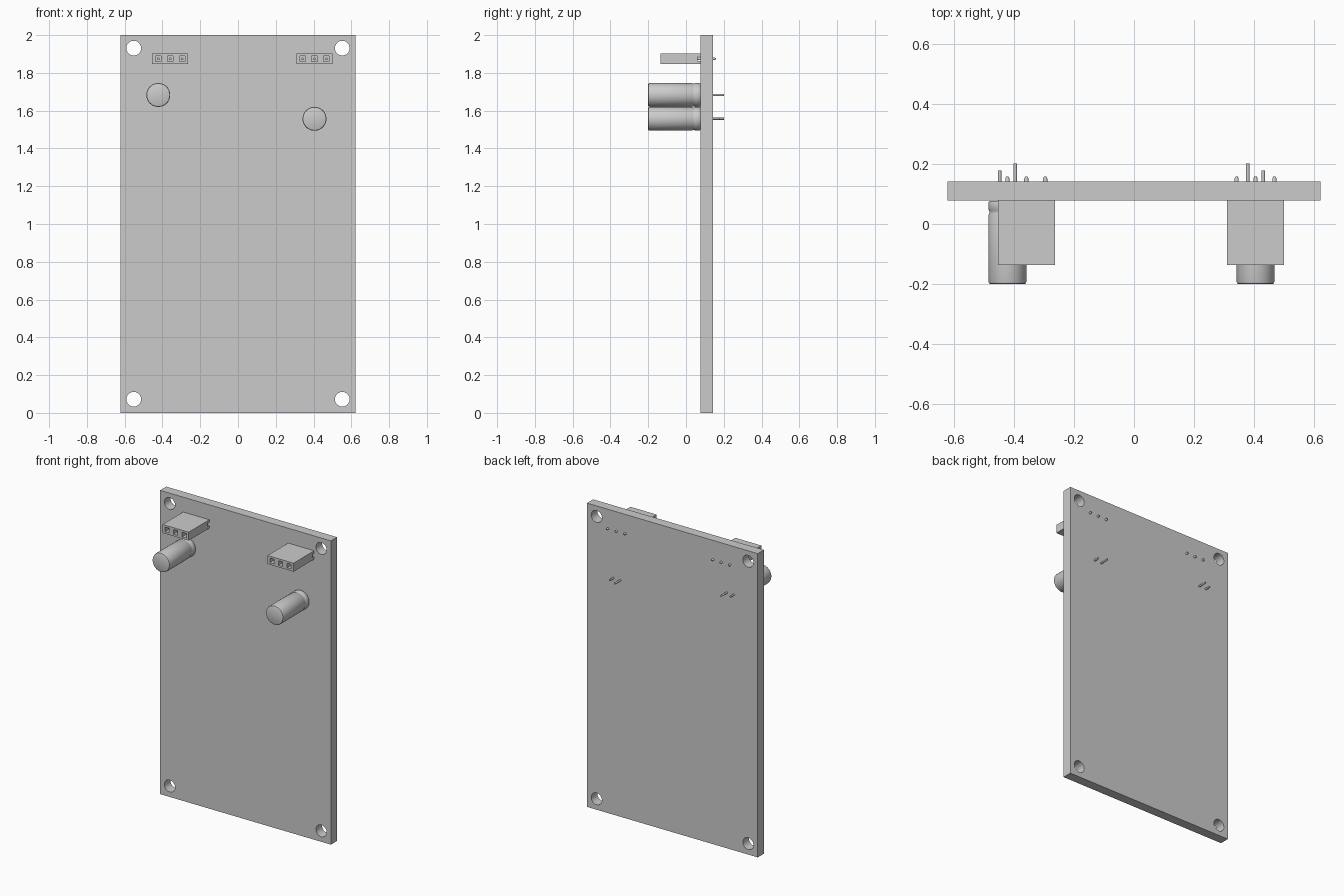
import bpy, bmesh, math
from mathutils import Vector

cube = bpy.data.objects.get("Cube")
if cube:
    bpy.data.objects.remove(cube, do_unlink=True)

grey = bpy.data.materials.new("plain grey")
grey.use_nodes = True
colour = (0.6, 0.6, 0.6, 1)
grey.diffuse_color = colour
bsdf = next(n for n in grey.node_tree.nodes if n.type == 'BSDF_PRINCIPLED')
bsdf.inputs["Base Color"].default_value = colour

BOARD_FRONT, BOARD_BACK = 0.078, 0.142


def finish(name, bm, smooth=False):
    bmesh.ops.recalc_face_normals(bm, faces=bm.faces)
    mesh = bpy.data.meshes.new(name)
    bm.to_mesh(mesh)
    bm.free()
    mesh.materials.append(grey)
    obj = bpy.data.objects.new(name, mesh)
    bpy.context.collection.objects.link(obj)
    if smooth:
        activate(obj)
        bpy.ops.object.shade_smooth_by_angle(angle=math.radians(35))
    return obj


def activate(obj):
    bpy.ops.object.select_all(action='DESELECT')
    obj.select_set(True)
    bpy.context.view_layer.objects.active = obj


def box(name, low, high):
    low, high = Vector(low), Vector(high)
    bm = bmesh.new()
    bmesh.ops.create_cube(bm, size=1)
    bmesh.ops.scale(bm, vec=high - low, verts=bm.verts)
    bmesh.ops.translate(bm, vec=(low + high) / 2, verts=bm.verts)
    return finish(name, bm)


def lathe(name, x, z, profile, sides=32):
    """Turn a (radius, y) profile around an axis running front to back."""
    bm = bmesh.new()
    rings = []
    for r, y in profile:
        angles = [math.tau * i / sides for i in range(sides)]
        rings.append([bm.verts.new((x + r * math.cos(a), y, z + r * math.sin(a)))
                      for a in angles])
    for a, b in zip(rings, rings[1:]):
        for i in range(sides):
            j = (i + 1) % sides
            bm.faces.new((a[i], a[j], b[j], b[i]))
    bm.faces.new(rings[0])
    bm.faces.new(rings[-1])
    return finish(name, bm, True)


def cut(obj, cutter):
    activate(obj)
    mod = obj.modifiers.new("cut", 'BOOLEAN')
    mod.operation = 'DIFFERENCE'
    mod.solver = 'EXACT'
    mod.object = cutter
    bpy.ops.object.modifier_apply(modifier=mod.name)
    bpy.data.objects.remove(cutter, do_unlink=True)


# Board with a mounting hole in each corner
board = box("board", (-0.622, BOARD_FRONT, 0), (0.622, BOARD_BACK, 2))
for x in (-0.552, 0.552):
    for z in (0.072, 1.931):
        cut(board, lathe("hole_cutter", x, z, [(0.039, 0), (0.039, 0.2)]))
activate(board)
bpy.ops.object.shade_smooth_by_angle(angle=math.radians(35))


# Three-way connectors: sockets in front, channel behind, pins through the board
def connector(side, x):
    z = 1.874
    body = box(side + "_connector", (x - 0.095, -0.136, z - 0.028),
               (x + 0.095, BOARD_FRONT, z + 0.028))
    cut(body, box("channel_cutter", (x - 0.2, 0.06, z - 0.012),
                  (x + 0.2, 0.1, z + 0.012)))
    for i in (-1, 0, 1):
        px = x + i * 0.063
        cut(body, box("socket_cutter", (px - 0.015, -0.2, z - 0.015),
                      (px + 0.015, 0.02, z + 0.015)))
        lathe(side + "_connector_pin", px, z,
              [(0.007, -0.11), (0.007, 0.152), (0.004, 0.158)], 16)


# Round capacitors with a crimped can and two leads of different length
def capacitor(side, x, z, long_side):
    lathe(side + "_capacitor", x, z,
          [(0.057, -0.2), (0.061, -0.198), (0.0632, -0.192), (0.0632, 0.03),
           (0.06, 0.036), (0.06, 0.043), (0.0632, 0.049),
           (0.0632, 0.071), (0.06, 0.076)], 48)
    for s in (-1, 1):
        end = 0.202 if s == long_side else 0.178
        lathe(side + "_capacitor_lead", x + s * 0.026, z,
              [(0.006, 0.07), (0.006, end)], 16)


connector("right", -0.359)
connector("left", 0.405)
capacitor("right", -0.422, 1.683, 1)
capacitor("left", 0.405, 1.557, -1)
